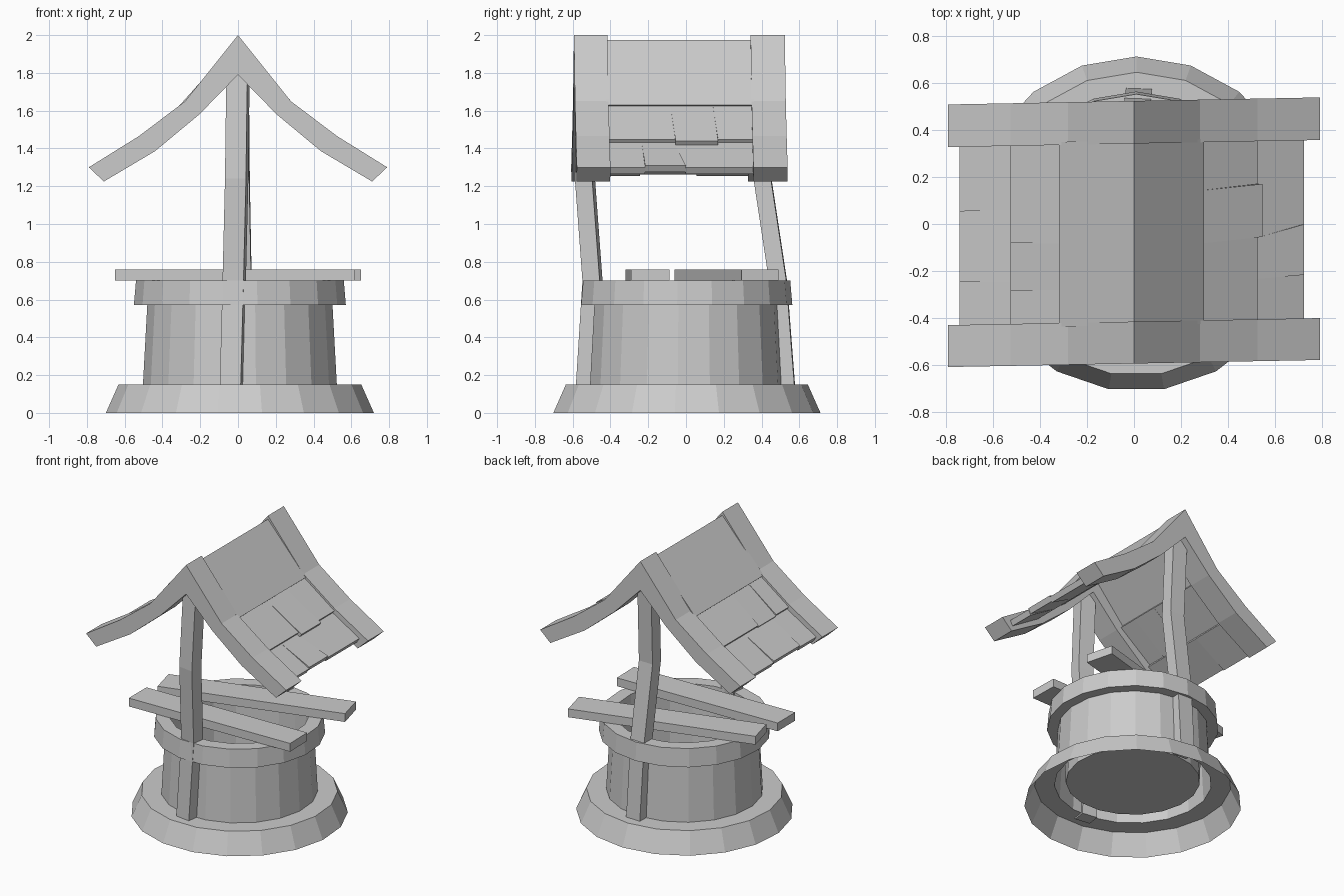
import bpy, bmesh, math

if "Cube" in bpy.data.objects:
    bpy.data.objects.remove(bpy.data.objects["Cube"])

SIDES = 19


def finish(name, bm):
    bmesh.ops.recalc_face_normals(bm, faces=bm.faces)
    mesh = bpy.data.meshes.new(name)
    bm.to_mesh(mesh)
    bm.free()
    ob = bpy.data.objects.new(name, mesh)
    bpy.context.collection.objects.link(ob)
    return ob


def loft(name, rings):
    """Skin a list of equal-sized vertex rings and cap both ends."""
    bm = bmesh.new()
    vs = [[bm.verts.new(p) for p in r] for r in rings]
    n = len(rings[0])
    for a, b in zip(vs, vs[1:]):
        for i in range(n):
            j = (i + 1) % n
            bm.faces.new((a[i], a[j], b[j], b[i]))
    bm.faces.new(vs[0])
    bm.faces.new(vs[-1])
    return finish(name, bm)


def lathe(name, profile, cx):
    """Turn an (r, z) profile around z; the last ring is closed by a disc."""
    bm = bmesh.new()
    rings = []
    for r, z in profile:
        ring = []
        for i in range(SIDES):
            a = math.pi / 2 + 2 * math.pi * i / SIDES
            ring.append(bm.verts.new((cx + r * math.cos(a), r * math.sin(a), z)))
        rings.append(ring)
    for a, b in zip(rings, rings[1:]):
        for i in range(SIDES):
            j = (i + 1) % SIDES
            bm.faces.new((a[i], a[j], b[j], b[i]))
    bm.faces.new(rings[-1])
    return finish(name, bm)


def skew(x, y, z):
    return (x, y + 0.019 * x, z)


# Stone well: flared foot, wall, rim, inner shaft and its floor
lathe("stone_well", [(0.712, 0), (0.645, 0.15), (0.515, 0.15), (0.492, 0.57),
                     (0.563, 0.57), (0.552, 0.70), (0.46, 0.70), (0.44, 0.17)], 0.01)


# Crooked posts
def post(name, path, yaw, hw=0.056, hd=0.046):
    c, s = math.cos(yaw), math.sin(yaw)
    rings = []
    for x, y, z in path:
        rings.append([(x + c * u * hw - s * v * hd, y + s * u * hw + c * v * hd, z)
                      for u, v in ((-1, -1), (1, -1), (1, 1), (-1, 1))])
    loft(name, rings)


yaw = math.radians(-8)
post("front_post", [(-0.035, -0.53, 0.14), (-0.02, -0.495, 0.70),
                    (-0.007, -0.535, 1.24), (0, -0.50, 1.80)], yaw)
post("back_post", [(0.02, 0.53, 0.14), (0.015, 0.487, 0.70),
                   (0.005, 0.405, 1.24), (0, 0.43, 1.80)], math.radians(-2))

# Sagging gable beams
half = [((0.79, 1.30), (0.71, 1.225)), ((0.525, 1.465), (0.44, 1.385)),
        ((0.28, 1.65), (0.205, 1.58))]
gable = ([((-a, b), (-c, d)) for (a, b), (c, d) in half]
         + [((0, 2.0), (0, 1.79))] + half[::-1])
for name, y0, y1 in (("front_gable_beam", -0.593, -0.415), ("back_gable_beam", 0.342, 0.523)):
    loft(name, [[skew(o[0], y0, o[1]), skew(o[0], y1, o[1]),
                 skew(i[0], y1, i[1]), skew(i[0], y0, i[1])] for o, i in gable])


# Roof shingles: each row has a slope line and slanted splits along y
def shingle(name, side, top, low, ya, yb, thick=0.04):
    dx, dz = low[0] - top[0], low[1] - top[1]
    n = math.hypot(dx, dz)
    ox, oz = dz / n * thick, -dx / n * thick
    rings = []
    for k, (x, z) in enumerate((top, low)):
        if x == 0:      # ridge cut is vertical
            bx, bz = 0, z - thick * n / dx
        else:
            bx, bz = x + ox, z + oz
        rings.append([skew(side * x, ya[k], z), skew(side * x, yb[k], z),
                      skew(side * bx, yb[k], bz), skew(side * bx, ya[k], bz)])
    loft(name, rings)


E0, E1 = (-0.43, -0.43), (0.355, 0.355)
ROWS = [((0, 1.975), (0.298, 1.63)), ((0.265, 1.643), (0.525, 1.438)),
        ((0.50, 1.438), (0.722, 1.30))]
SPLITS = {1: [[(-0.22, -0.195)], [(-0.09, -0.065), (0.135, 0.16)],
              [(-0.245, -0.23), (-0.075, -0.015)]],
          -1: [[(-0.22, -0.20), (0.075, 0.065)], [(-0.08, -0.07), (-0.275, -0.27)],
               [(-0.235, -0.23), (0.07, 0.07)]]}
for side, word in ((1, "right"), (-1, "left")):
    for r, (top, low) in enumerate(ROWS):
        edges = sorted([E0, E1] + SPLITS[side][r])
        for k, (ya, yb) in enumerate(zip(edges, edges[1:])):
            lift = 0.01 if (r + k) % 2 and r else 0.0
            reach = 0.02 if side < 0 and r != 1 else 0.0
            if r == 1 and k == 1 and side > 0:
                lift, reach = 0.014, 0.022
            shingle(f"{word}_shingle_{r}_{k}", side, top,
                    (low[0] + reach, low[1] + lift - reach * 0.6), ya, yb)

# Loose planks lying across the rim
for name, pts in (
        ("front_plank", [(-0.65, -0.32), (0.62, -0.29), (0.615, -0.088), (-0.65, -0.118)]),
        ("back_plank", [(-0.60, -0.062), (0.65, 0.295), (0.60, 0.49), (-0.65, 0.135)])):
    loft(name, [[(x, y, z) for x, y in pts] for z in (0.70, 0.76)])
